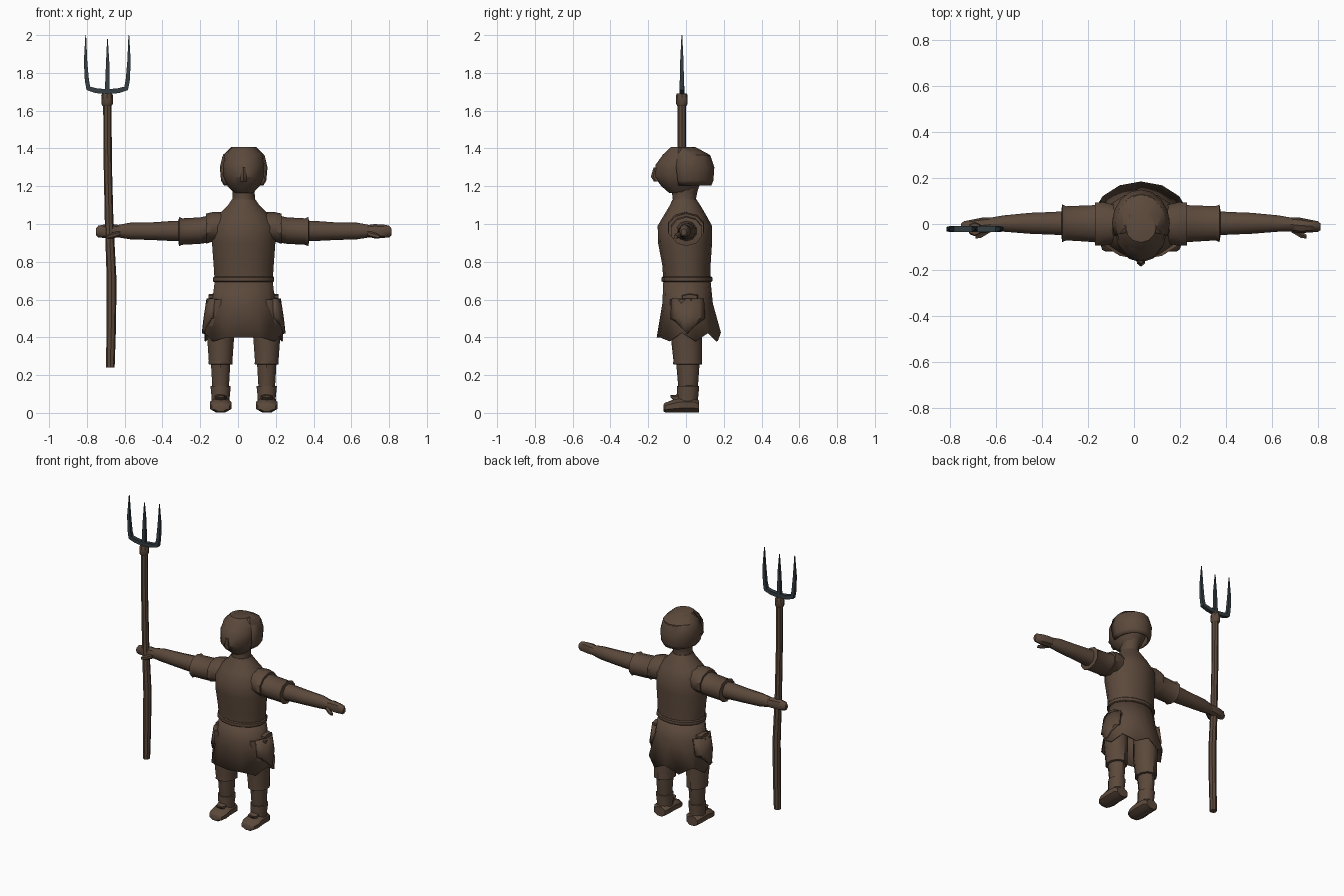
import bpy, bmesh, math
from mathutils import Vector

cube = bpy.data.objects.get("Cube")
if cube:
    bpy.data.objects.remove(cube, do_unlink=True)

CX = 0.03  # body centre line


def material(name, rgb):
    m = bpy.data.materials.new(name)
    m.use_nodes = True
    m.diffuse_color = (*rgb, 1)
    m.node_tree.nodes["Principled BSDF"].inputs["Base Color"].default_value = (*rgb, 1)
    return m


brown = material("earth_brown", (0.105, 0.066, 0.044))
steel = material("dark_steel", (0.035, 0.048, 0.055))


def finish(name, bm, mat, angle=40):
    bmesh.ops.recalc_face_normals(bm, faces=bm.faces)
    me = bpy.data.meshes.new(name)
    bm.to_mesh(me)
    bm.free()
    me.materials.append(mat)
    ob = bpy.data.objects.new(name, me)
    bpy.context.collection.objects.link(ob)
    bpy.ops.object.select_all(action='DESELECT')
    ob.select_set(True)
    bpy.context.view_layer.objects.active = ob
    bpy.ops.object.shade_smooth_by_angle(angle=math.radians(angle))
    return ob


def loft(name, rings, axis='z', sides=12, caps=True, mat=brown, turn=0.0, tweak=None,
         arc=None, angle=40):
    """Rings are (position on axis, centre u, centre v, radius u, radius v)."""
    bm = bmesh.new()
    start, span = arc or (-math.pi / 2 + turn * math.tau / sides, math.tau)
    count = sides + 1 if arc else sides
    rows = []
    for r, (t, cu, cv, ru, rv) in enumerate(rings):
        row = []
        for i in range(count):
            a = start + span * i / sides
            u, v = cu + ru * math.cos(a), cv + rv * math.sin(a)
            p = Vector({'x': (t, u, v), 'y': (u, t, v), 'z': (u, v, t)}[axis])
            row.append(bm.verts.new(tweak(p, r, i) if tweak else p))
        rows.append(row)
    for a, b in zip(rows, rows[1:]):
        for i in range(sides):
            j = (i + 1) % count
            bm.faces.new((a[i], a[j], b[j], b[i]))
    if caps:
        bm.faces.new(rows[0])
        bm.faces.new(rows[-1])
    return finish(name, bm, mat, angle)


def upright(name, rings, cx=CX, **kw):
    """Rings are (z, half width, front y, back y)."""
    return loft(name, [(z, cx, (f + b) / 2, w, (b - f) / 2) for z, w, f, b in rings], **kw)


def thicken(ob, depth):
    mod = ob.modifiers.new("thickness", 'SOLIDIFY')
    mod.thickness = depth


# Tunic, belt and skirt with a ragged hem
upright("tunic", [(0.69, .157, -.12, .13), (0.78, .163, -.125, .13), (0.9, .172, -.148, .138),
                  (0.99, .172, -.15, .138), (1.05, .135, -.115, .105), (1.1, .085, -.085, .075),
                  (1.13, .064, -.072, .056)], sides=14)
upright("belt", [(0.692, .16, -.123, .133), (0.697, .166, -.129, .139),
                 (0.716, .166, -.129, .139), (0.722, .16, -.123, .133)], sides=14)


def ragged(p, ring, i):
    if ring == 2 and p.y > -0.11:
        p.z += 0.025 if i % 2 else -0.02
    return p


skirt = upright("skirt", [(0.7, .157, -.12, .13), (0.58, .172, -.125, .142),
                          (0.4, .213, -.155, .185)], sides=14, caps=False, tweak=ragged)
thicken(skirt, 0.008)

# Neck, head, nose and cap of hair
upright("neck", [(1.09, .07, -.08, .065), (1.13, .06, -.07, .052), (1.17, .058, -.075, .06),
                 (1.23, .07, -.08, .08)])
upright("head", [(1.165, .05, -.09, .05), (1.2, .085, -.13, .07), (1.25, .108, -.168, .1),
                 (1.315, .115, -.16, .12), (1.37, .1, -.12, .1), (1.4, .07, -.08, .06)])
upright("nose", [(1.225, .022, -.17, -.12), (1.25, .02, -.186, -.13), (1.3, .01, -.172, -.14)],
        sides=6)
hair = [(1.205, .105, -.12, .135), (1.23, .12, -.13, .145), (1.3, .126, -.145, .15),
        (1.36, .112, -.125, .13), (1.405, .068, -.08, .052)]
shell = upright("hair", hair, sides=10, caps=False,
                arc=(math.radians(-22), math.radians(224)))
thicken(shell, 0.012)
upright("hair_crown", [(1.345, .113, -.133, .132), (1.365, .11, -.125, .128),
                       (1.407, .066, -.08, .05)])

# Arms, hands, legs and pockets, mirrored about the centre line
for side, s in (("left", 1), ("right", -1)):
    def along(name, rings, **kw):
        loft(side + name, [(CX + s * d, y, z, ry, rz) for d, y, z, ry, rz in rings],
             axis='x', **kw)

    along("_shoulder", [(.08, 0, .98, .08, .085), (.165, 0, .985, .1, .078),
                        (.2, 0, .975, .098, .08)], sides=10)
    along("_sleeve", [(.15, 0, .98, .088, .072), (.23, .002, .965, .083, .07),
                      (.325, .003, .96, .078, .07), (.342, .003, .96, .086, .077),
                      (.346, .003, .96, .06, .055)], sides=10)
    along("_arm", [(.3, .003, .963, .058, .056), (.38, .003, .963, .052, .053),
                   (.48, .003, .962, .048, .047), (.6, .002, .963, .037, .044),
                   (.665, -.003, .962, .03, .033)], sides=10)
    along("_hand", [(.64, -.001, .962, .03, .03), (.69, -.006, .963, .034, .036),
                    (.735, -.009, .962, .028, .036), (.77, -.011, .96, .023, .031),
                    (.782, -.012, .958, .014, .018)], sides=8)
    along("_thumb", [(.655, -.024, .95, .014, .016), (.695, -.046, .938, .016, .015),
                     (.72, -.055, .932, .01, .01)], sides=6)

    lx = CX + s * .122
    upright(side + "_trouser_leg", [(.255, .058, -.055, .075), (.258, .067, -.068, .086),
                                    (.28, .066, -.067, .085), (.4, .075, -.08, .085),
                                    (.6, .078, -.085, .09)], cx=lx, sides=10)
    upright(side + "_shin", [(.1, .045, -.035, .055), (.15, .047, -.042, .064),
                             (.265, .054, -.052, .072)], cx=lx, sides=10)
    upright(side + "_boot_shaft", [(.03, .053, -.045, .065), (.08, .05, -.05, .064),
                                   (.135, .056, -.047, .07), (.142, .056, -.047, .07),
                                   (.144, .045, -.035, .06)], cx=lx, sides=10)
    loft(side + "_boot_foot", [(.068, lx, .034, .045, .034), (.045, lx, .041, .06, .042),
                               (-.03, lx, .042, .061, .044), (-.08, lx, .034, .062, .034),
                               (-.112, lx, .028, .05, .027), (-.12, lx, .025, .035, .018)],
         axis='y', sides=8, turn=.5)
    loft(side + "_boot_tongue", [(-.02, lx, .085, .035, .03), (-.055, lx, .075, .034, .02),
                                 (-.082, lx, .088, .022, .006)], axis='y', sides=6)

    # Hip pocket: a curved flap standing off the skirt, narrowing at its base
    def narrow(p, ring, i):
        if ring == 0:
            p.y *= 0.6
            p.z += 0.02 * abs(i - 3)
        return p

    mid = 0 if s > 0 else math.pi
    flap = upright(side + "_hip_pocket", [(.42, .222, -.155, .175), (.5, .213, -.15, .168),
                                          (.605, .197, -.14, .158)],
                   sides=6, caps=False, tweak=narrow, arc=(mid - .62, 1.24))
    thicken(flap, 0.03)
    loft(side + "_pocket_lip", [(CX + s * .15, .02, .617, .05, .016),
                                (CX + s * .185, .02, .614, .045, .014)], axis='x', sides=6)

# Pitchfork: slightly crooked shaft, collar and three curved tines
FY = -0.022
loft("fork_shaft", [(z, x, FY, r, r) for z, x, r in
                    ((.24, -.676, .023), (.45, -.671, .025), (.7, -.669, .026),
                     (1.0, -.682, .023), (1.3, -.689, .022), (1.65, -.692, .022))], sides=8)
loft("fork_collar", [(z, -.693, FY, r, r) for z, r in
                     ((1.625, .024), (1.635, .03), (1.68, .031), (1.692, .026))], sides=8)


def tine(name, points):
    """Tapering square bar through (x, z, half thickness) points."""
    bm = bmesh.new()
    pts = [Vector((x, 0, z)) for x, z, _ in points]
    rows = []
    for k, p in enumerate(pts):
        t = (pts[min(k + 1, len(pts) - 1)] - pts[max(k - 1, 0)]).normalized()
        n = Vector((t.z, 0, -t.x))
        h = points[k][2]
        rows.append([bm.verts.new(p + n * h * a + Vector((0, FY + h * b, 0)))
                     for a, b in ((1, 1), (-1, 1), (-1, -1), (1, -1))])
    for a, b in zip(rows, rows[1:]):
        for i in range(4):
            bm.faces.new((a[i], a[i - 1], b[i - 1], b[i]))
    bm.faces.new(rows[0])
    bm.faces.new(rows[-1])
    finish(name, bm, steel, 30)


tine("middle_tine", [(-.692, 1.68, .013), (-.692, 1.75, .011), (-.69, 1.85, .009),
                     (-.691, 1.98, .002)])
for side, s in (("left", 1), ("right", -1)):
    tine(side + "_tine", [(-.692 + s * x, z, h) for x, z, h in
                          ((0, 1.7, .013), (.06, 1.706, .013), (.1, 1.718, .013),
                           (.108, 1.76, .011), (.115, 1.86, .009), (.114, 2.0, .002))])
